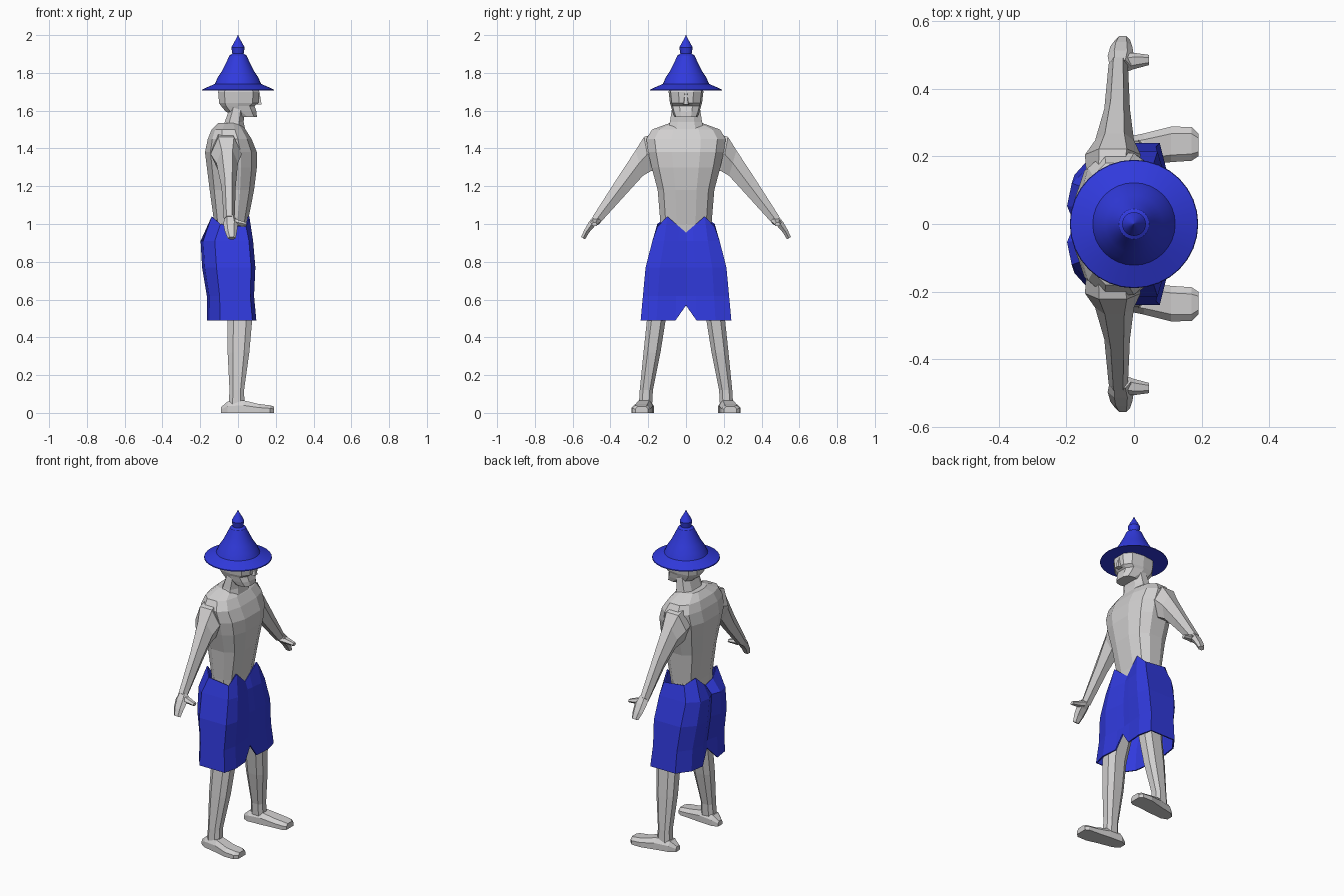
import bpy, bmesh, math
from mathutils import Vector


def material(name, rgb):
    m = bpy.data.materials.new(name)
    m.diffuse_color = (*rgb, 1)
    return m


SKIN = material("pale grey skin", (0.64, 0.63, 0.63))
BLUE = material("blue cloth", (0.03, 0.042, 0.72))


def loft(name, rings, mat, closed=True, caps=True, mirror=False):
    """Skin a list of equally long point rings."""
    bm = bmesh.new()
    rows = [[bm.verts.new(p) for p in r] for r in rings]
    n = len(rows[0])
    for a, b in zip(rows, rows[1:]):
        for i in range(n if closed else n - 1):
            j = (i + 1) % n
            bm.faces.new((a[i], a[j], b[j], b[i]))
    if caps:
        bm.faces.new(rows[0][::-1])
        bm.faces.new(rows[-1])
    bmesh.ops.recalc_face_normals(bm, faces=bm.faces)
    me = bpy.data.meshes.new(name)
    bm.to_mesh(me)
    bm.free()
    me.materials.append(mat)
    ob = bpy.data.objects.new(name, me)
    bpy.context.collection.objects.link(ob)
    if mirror:
        mod = ob.modifiers.new("mirror", 'MIRROR')
        mod.use_axis = (False, True, False)
    return ob


def flat_ring(z, x0, x1, y0, y1, n=12, power=0.75):
    """Horizontal rounded ring filling the box x0..x1, y0..y1."""
    pts = []
    for i in range(n):
        a = 2 * math.pi * (i + 0.5) / n
        c, s = math.cos(a), math.sin(a)
        k = math.cos(math.pi / n)
        c, s = (math.copysign(min(1, abs(v) / k) ** power, v) for v in (c, s))
        pts.append(((x0 + x1) / 2 + c * (x1 - x0) / 2, (y0 + y1) / 2 + s * (y1 - y0) / 2, z))
    return pts


def limb_ring(top, bot, x0, x1, n=6):
    """Ring spanning two (y, z) points and an x range."""
    t, b = Vector((0, *top)), Vector((0, *bot))
    mid, half = (t + b) / 2, (t - b) / 2
    return [mid + half * math.sin(a) + Vector(((x0 + x1) / 2 + math.cos(a) * (x1 - x0) / 2, 0, 0))
            for a in (2 * math.pi * (i + 0.5) / n + math.pi / n for i in range(n))]


def sym(z, x0, x1, y, **kw):
    return flat_ring(z, x0, x1, -y, y, **kw)


# Torso
loft("torso", [sym(*r) for r in (
    (0.90, -0.13, 0.04, 0.13), (1.00, -0.125, 0.05, 0.135), (1.18, -0.15, 0.085, 0.15),
    (1.30, -0.165, 0.10, 0.182), (1.38, -0.175, 0.10, 0.20), (1.45, -0.16, 0.072, 0.21),
    (1.50, -0.14, 0.04, 0.18), (1.535, -0.105, 0.01, 0.085))], SKIN)

# Neck and head
loft("neck", [sym(*r, n=8) for r in (
    (1.49, -0.09, 0.04, 0.10), (1.54, -0.07, 0.03, 0.085), (1.64, -0.035, 0.035, 0.07))], SKIN)
loft("head", [sym(*r, n=10) for r in (
    (1.567, 0.0, 0.10, 0.06), (1.595, -0.065, 0.098, 0.072), (1.625, -0.09, 0.088, 0.08),
    (1.64, -0.10, 0.108, 0.085), (1.70, -0.105, 0.113, 0.092), (1.75, -0.08, 0.085, 0.08))], SKIN)
loft("nose", [sym(*r, n=6) for r in (
    (1.632, 0.07, 0.125, 0.018), (1.65, 0.07, 0.122, 0.014), (1.70, 0.08, 0.114, 0.008))], SKIN)

# Arms, hands and thumbs
loft("arm", [limb_ring(*r) for r in (
    ((0.13, 1.505), (0.13, 1.28), -0.14, 0.0), ((0.225, 1.475), (0.185, 1.265), -0.145, 0.02),
    ((0.27, 1.40), (0.225, 1.245), -0.115, 0.0), ((0.37, 1.245), (0.31, 1.155), -0.088, -0.012),
    ((0.495, 1.045), (0.45, 1.005), -0.075, -0.018))], SKIN, mirror=True)
loft("hand", [limb_ring(*r) for r in (
    ((0.488, 1.05), (0.447, 1.01), -0.072, -0.01), ((0.515, 1.015), (0.478, 0.99), -0.078, 0.0),
    ((0.54, 0.97), (0.51, 0.955), -0.07, -0.005),
    ((0.557, 0.932), (0.533, 0.918), -0.055, -0.012))], SKIN, mirror=True)
loft("thumb", [[(x, y + math.cos(a) * r, z + math.sin(a) * r * 0.7)
                for a in (math.tau * i / 6 for i in range(6))]
               for x, y, z, r in ((-0.03, 0.475, 1.015, 0.028), (0.0, 0.482, 1.008, 0.024),
                                  (0.045, 0.485, 0.998, 0.015))], SKIN, mirror=True)

# Legs and feet
loft("leg", [flat_ring(*r, n=8) for r in (
    (0.92, -0.10, 0.06, 0.01, 0.14), (0.49, -0.055, 0.075, 0.108, 0.207),
    (0.32, -0.055, 0.06, 0.135, 0.225), (0.12, -0.045, 0.032, 0.175, 0.245),
    (0.03, -0.05, 0.035, 0.18, 0.25))], SKIN, mirror=True)


def foot_ring(x, y0, y1, h):
    m = (y1 - y0) * 0.2
    return [(x, y0, 0), (x, y1, 0), (x, y1, h * 0.6), (x, y1 - m, h), (x, y0 + m, h), (x, y0, h * 0.6)]


loft("foot", [foot_ring(*r) for r in (
    (-0.09, 0.185, 0.225, 0.03), (-0.055, 0.17, 0.25, 0.06), (0.03, 0.175, 0.268, 0.066),
    (0.11, 0.183, 0.288, 0.047), (0.17, 0.187, 0.287, 0.04), (0.19, 0.20, 0.268, 0.034))],
    SKIN, mirror=True)

# Wide shorts with zigzag waist and notched hem: columns run front centre to back centre
columns = ((0.95, 0), (0.97, 0.23), (1.0, 0.65), (0.92, 1), (0.27, 1), (0.05, 0.68), (0.0, 0.3), (0.08, 0))
waist = (0.955, 0.985, 1.04, 0.985, 1.0, 1.04, 0.985, 0.955)
hem = (0.57, 0.49, 0.49, 0.49, 0.49, 0.49, 0.49, 0.57)
levels = ((None, -0.15, 0.06, 0.152), (0.91, -0.198, 0.08, 0.178), (0.77, -0.19, 0.092, 0.214),
          (0.62, -0.165, 0.085, 0.228), (None, -0.165, 0.097, 0.24))
rows = []
for k, (z, xb, xf, w) in enumerate(levels):
    zs = waist if k == 0 else hem if k == 4 else [z] * 8
    rows.append([(xb + t * (xf - xb), f * w, h) for (t, f), h in zip(columns, zs)])
shorts = loft("shorts", rows, BLUE, closed=False, caps=False, mirror=True)
thick = shorts.modifiers.new("cloth thickness", 'SOLIDIFY')
thick.thickness = 0.008
thick.offset = -1

# Pointed hat with a wide brim
profile = ((0.03, 1.712), (0.19, 1.708), (0.188, 1.713), (0.122, 1.742), (0.108, 1.775),
           (0.085, 1.81), (0.062, 1.855), (0.045, 1.893), (0.03, 1.902), (0.035, 1.935),
           (0.022, 1.96), (0.01, 1.98), (0.001, 2.0))
hat = loft("hat", [[(r * math.cos(a), r * math.sin(a), z)
                    for a in (math.tau * i / 32 for i in range(32))] for r, z in profile], BLUE)
bpy.context.view_layer.objects.active = hat
hat.select_set(True)
bpy.ops.object.shade_smooth_by_angle(angle=math.radians(30))
